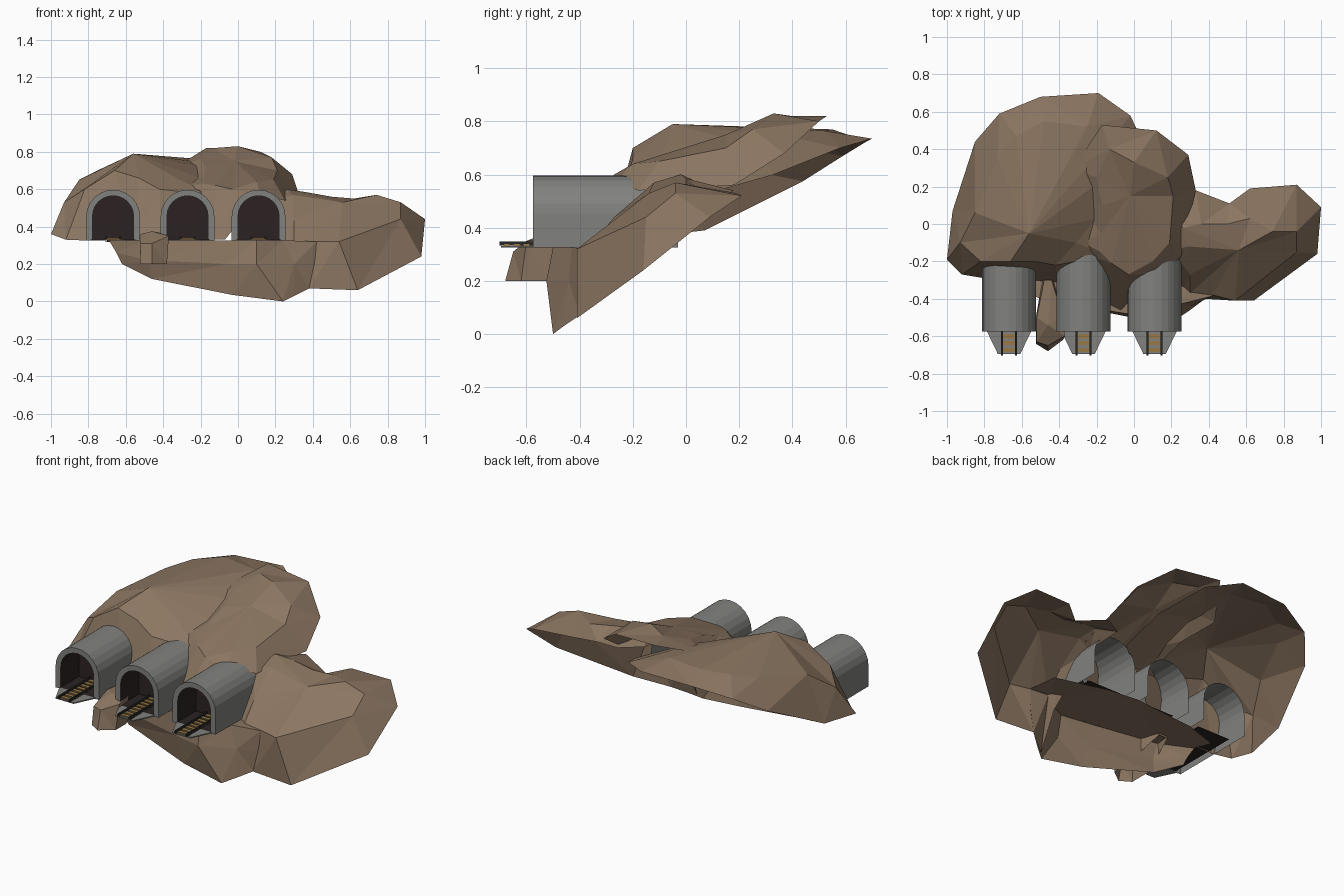
import bpy, bmesh, math

if "Cube" in bpy.data.objects:
    bpy.data.objects.remove(bpy.data.objects["Cube"])

def material(name, rgb):
    m = bpy.data.materials.new(name)
    m.diffuse_color = (*rgb, 1)
    m.use_nodes = True
    m.node_tree.nodes["Principled BSDF"].inputs["Base Color"].default_value = m.diffuse_color
    return m

ROCK = material("brown rock", (0.26, 0.18, 0.12))
STONE = material("grey stone", (0.22, 0.22, 0.21))
DARK = material("dark interior", (0.025, 0.016, 0.016))
WOOD = material("wood sleeper", (0.31, 0.19, 0.06))
IRON = material("dark iron", (0.02, 0.02, 0.02))

def finish(name, bm, mats):
    me = bpy.data.meshes.new(name)
    bm.to_mesh(me)
    bm.free()
    for m in mats:
        me.materials.append(m)
    ob = bpy.data.objects.new(name, me)
    bpy.context.collection.objects.link(ob)
    return ob

def bridge(bm, a, b, closed, mat=0):
    n = len(a)
    for i in range(n if closed else n - 1):
        j = (i + 1) % n
        bm.faces.new((a[i], a[j], b[j], b[i])).material_index = mat

def rock_shell(name, rows, apex=None):
    """Open faceted rock skin lofted through rows of points, closed by an apex."""
    bm = bmesh.new()
    rows = [[bm.verts.new(p) for p in r] for r in rows]
    for a, b in zip(rows, rows[1:]):
        bridge(bm, a, b, apex is not None)
    if apex:
        top = bm.verts.new(apex)
        r = rows[-1]
        for i in range(len(r)):
            bm.faces.new((r[i], r[(i + 1) % len(r)], top))
    bmesh.ops.triangulate(bm, faces=[f for f in bm.faces if len(f.verts) > 3])
    bmesh.ops.recalc_face_normals(bm, faces=bm.faces)
    if sum(f.normal.z * f.calc_area() for f in bm.faces) < 0:
        bmesh.ops.reverse_faces(bm, faces=bm.faces)
    finish(name, bm, [ROCK])

# Left hill: rim and shoulder loops, then the peak
rock_shell("left_hill", [
    [(-1, -.19, .36), (-.97, .07, .39), (-.85, .44, .575), (-.72, .59, .67),
     (-.5, .68, .725), (-.19, .70, .735), (-.02, .58, .70), (.1, .33, .60),
     (.1, .05, .52), (-.15, -.17, .57), (-.41, -.31, .33), (-.55, -.3, .33),
     (-.8, -.29, .325), (-.92, -.27, .33)],
    [(-.93, -.1, .53), (-.85, .06, .65), (-.73, .35, .71), (-.63, .47, .745),
     (-.48, .55, .77), (-.25, .52, .765), (-.17, .4, .74), (-.15, .25, .71),
     (-.2, .03, .66), (-.31, -.1, .65), (-.42, -.22, .60), (-.53, -.2, .66),
     (-.66, -.2, .70), (-.82, -.2, .60)]], (-.56, -.05, .79))

# Middle hill
rock_shell("middle_hill", [
    [(-.17, .53, .82), (.12, .50, .80), (.29, .37, .68), (.33, .18, .56),
     (.25, -.18, .54), (.12, -.27, .57), (-.07, -.46, .33), (-.13, -.43, .33),
     (-.2, -.18, .59), (-.27, -.1, .62), (-.26, .1, .66), (-.33, .29, .72)],
    [(-.13, .4, .82), (0, .33, .83), (.18, .25, .77), (.21, .15, .70),
     (.19, -.1, .65), (.1, -.2, .64), (-.03, -.27, .60), (-.12, -.21, .62),
     (-.18, -.15, .63), (-.18, -.05, .66), (-.17, .1, .72), (-.2, .25, .76)]],
    (-.02, .15, .75))

# Right hill
rock_shell("right_hill", [
    [(.2, .1, .55), (.33, .18, .54), (.51, .11, .5), (.62, .19, .53),
     (.87, .21, .52), (1, .09, .44), (.98, -.16, .24), (.64, -.41, .06),
     (.38, -.4, .07), (.26, -.48, .02), (.25, -.38, .25), (.2, -.14, .54)],
    [(.26, -.02, .60), (.36, 0, .585), (.5, .0, .56), (.62, .03, .55),
     (.74, -.04, .57), (.87, -.04, .53), (.87, -.15, .44), (.54, -.41, .32),
     (.42, -.38, .32), (.3, -.37, .32), (.3, -.27, .44), (.29, -.12, .57)]],
    (.56, -.14, .53))

# Bank below the tunnel mouths, with the ledge running in under the hills
rock_shell("front_bank", [
    [(-.72, -.2, .32), (-.5, -.12, .31), (-.1, -.08, .31), (.1, -.1, .31),
     (.24, -.14, .31), (.4, -.2, .32)],
    [(-.69, -.31, .327), (-.5, -.4, .327), (-.1, -.47, .327), (.1, -.5, .327),
     (.24, -.43, .327), (.42, -.385, .32)],
    [(-.65, -.32, .26), (-.48, -.41, .22), (-.06, -.49, .2), (.1, -.525, .2),
     (.3, -.44, .2), (.41, -.39, .2)],
    [(-.62, -.32, .2), (-.46, -.38, .12), (-.03, -.47, .035), (.24, -.5, 0),
     (.3, -.46, .03), (.38, -.4, .07)]])

# Small boulder between two tunnels
rock_shell("boulder", [
    [(-.525, -.64, .2), (-.46, -.68, .2), (-.38, -.62, .2), (-.38, -.52, .2),
     (-.43, -.3, .31), (-.49, -.3, .31), (-.525, -.5, .2)],
    [(-.52, -.63, .31), (-.46, -.65, .31), (-.37, -.6, .35), (-.38, -.5, .36),
     (-.44, -.3, .37), (-.48, -.3, .37), (-.52, -.5, .36)]], (-.46, -.54, .375))

# Arched tunnels with stone outside and a dark inside running under the rock
BASE, FLOOR, FRONT, BACK, DEPTH = .325, .332, -.575, -.03, -.4

def arch(half, top, base):
    spring = top - half
    pts = [(half * math.cos(math.pi * i / 12), spring + half * math.sin(math.pi * i / 12))
           for i in range(13)]
    return [(half, base)] + pts + [(-half, base)]

def tunnel(name, cx):
    bm = bmesh.new()
    def loop(prof, y):
        return [bm.verts.new((cx + x, y, z)) for x, z in prof]
    outer, inner = arch(.144, .597, BASE), arch(.11, .565, FLOOR)
    of, ob = loop(outer, FRONT), loop(outer, BACK)
    nf, nb = loop(inner, FRONT), loop(inner, DEPTH)
    bridge(bm, of, ob, False)
    bridge(bm, nf, of, True)
    bridge(bm, nb, nf, False, 1)
    bm.faces.new(nb).material_index = 1
    far = [bm.verts.new((cx + x, -.12, FLOOR)) for x in (-.11, .11)]
    bm.faces.new((nf[0], nf[-1], far[0], far[1])).material_index = 1
    finish(name, bm, [STONE, DARK])

def box(bm, x0, x1, y0, y1, z0, z1, mat):
    geo = bmesh.ops.create_cube(bm, size=1)["verts"]
    for v in geo:
        v.co = (x1 if v.co.x > 0 else x0, y1 if v.co.y > 0 else y0, z1 if v.co.z > 0 else z0)
    for f in {f for v in geo for f in v.link_faces}:
        f.material_index = mat

def track(name, cx):
    bm = bmesh.new()
    # Tapered stone apron
    out = [(-.118, FRONT), (-.06, -.695), (.06, -.695), (.118, FRONT)]
    lo = [bm.verts.new((cx + x, y, BASE)) for x, y in out]
    hi = [bm.verts.new((cx + x, y, BASE + .007)) for x, y in out]
    bridge(bm, lo, hi, True)
    bm.faces.new(hi)
    bm.faces.new(lo[::-1])
    # Sleepers and rails
    for i in range(8):
        y = -.685 + i * .037
        box(bm, cx - .042, cx + .042, y, y + .022, .331, .338, 1)
    for s in (-1, 1):
        x = cx + s * .037
        box(bm, x - .005, x + .005, -.702, -.4, .333, .348, 2)
    finish(name, bm, [STONE, WOOD, IRON])

for label, cx in (("left", -.668), ("middle", -.27), ("right", .11)):
    tunnel(label + "_tunnel", cx)
    track(label + "_track", cx)
